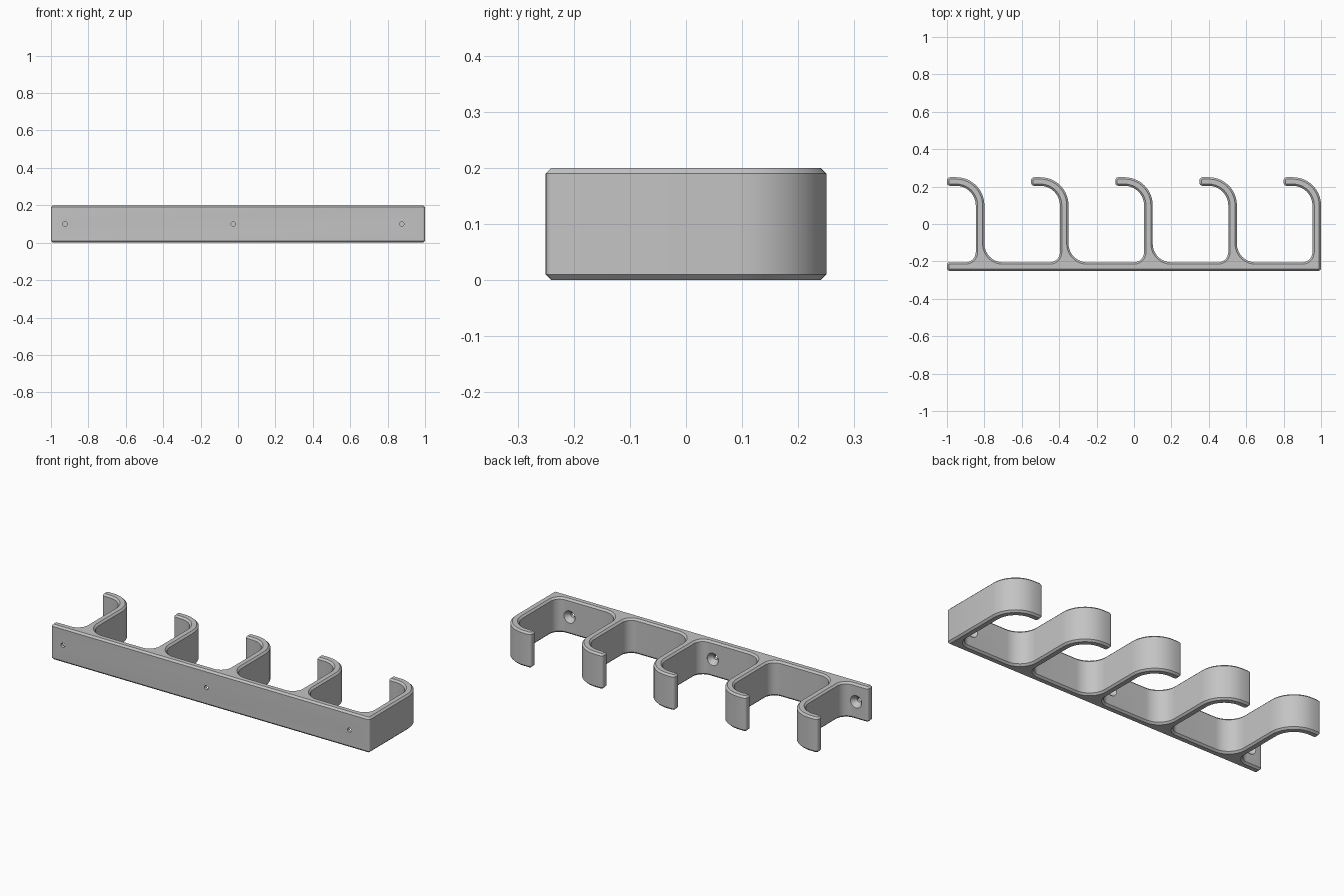
import bpy, bmesh, math
from mathutils import Vector, Matrix

cube = bpy.data.objects.get("Cube")
if cube:
    bpy.data.objects.remove(cube, do_unlink=True)

BACK, FACE, TOP = -0.25, -0.205, 0.25     # plate outer face, plate inner face, hook top
WALL, HEIGHT, CHAMFER = 0.046, 0.2, 0.01

grey = bpy.data.materials.new("plain grey")
grey.use_nodes = True
colour = (0.55, 0.55, 0.55, 1)
grey.diffuse_color = colour
grey.node_tree.nodes["Principled BSDF"].inputs["Base Color"].default_value = colour


def add_object(name, bm):
    mesh = bpy.data.meshes.new(name)
    bmesh.ops.recalc_face_normals(bm, faces=bm.faces)
    bm.to_mesh(mesh)
    bm.free()
    mesh.materials.append(grey)
    obj = bpy.data.objects.new(name, mesh)
    bpy.context.collection.objects.link(obj)
    return obj


def rounded(corners):
    """Round every square corner (x, y, radius) of a closed outline."""
    points = []
    for i, (x, y, r) in enumerate(corners):
        p = Vector((x, y))
        before = (Vector(corners[i - 1][:2]) - p).normalized()
        after = (Vector(corners[(i + 1) % len(corners)][:2]) - p).normalized()
        steps = 4 if r < 0.03 else 14
        for k in range(steps + 1):
            t = math.pi / 2 * k / steps
            points.append(p + r * (before + after - after * math.cos(t) - before * math.sin(t)))
    return points


# Outline: wall plate, then five hooks from the left end to the right end
outline = [(-1, BACK, 0.012), (1, BACK, 0.012)]
for i in range(5):
    x = 1 - 0.45 * i
    if i:
        outline.append((x, FACE, 0.1))
    outline += [(x, TOP, 0.15), (x - 0.2, TOP, 0.016), (x - 0.2, TOP - WALL, 0.016),
                (x - WALL, TOP - WALL, 0.105), (x - WALL, FACE, 0.055)]
outline.append((-1, FACE, 0.012))

# Extrude the outline and chamfer both rims
bm = bmesh.new()
base = bm.faces.new([bm.verts.new((p.x, p.y, CHAMFER)) for p in rounded(outline)])
extruded = bmesh.ops.extrude_face_region(bm, geom=[base], use_keep_orig=True)["geom"]
cap = next(g for g in extruded if isinstance(g, bmesh.types.BMFace))
for v in cap.verts:
    v.co.z = HEIGHT - CHAMFER
bmesh.ops.recalc_face_normals(bm, faces=bm.faces)
for face, z in ((base, 0), (cap, HEIGHT)):
    bmesh.ops.inset_individual(bm, faces=[face], thickness=CHAMFER, use_even_offset=True)
    for v in face.verts:
        v.co.z = z
rack = add_object("hook_rack", bm)

# Countersunk screw holes through the plate
bm = bmesh.new()
profile = [(BACK - 0.02, 0.012), (-0.232, 0.012), (FACE, 0.035), (FACE + 0.04, 0.035)]
for x in (-0.925, -0.025, 0.875):
    rings = []
    for y, r in profile:
        place = Matrix.Translation((x, y, HEIGHT / 2)) @ Matrix.Rotation(math.pi / 2, 4, 'X')
        rings.append(bmesh.ops.create_circle(bm, segments=24, radius=r, matrix=place)["verts"])
    for a, b in zip(rings, rings[1:]):
        for k in range(len(a)):
            bm.faces.new((a[k - 1], a[k], b[k], b[k - 1]))
    bm.faces.new(rings[0])
    bm.faces.new(rings[-1])
cutter = add_object("screw_hole_cutter", bm)
cutter.hide_render = True

cut = rack.modifiers.new("screw holes", 'BOOLEAN')
cut.operation = 'DIFFERENCE'
cut.solver = 'EXACT'
cut.object = cutter
bpy.ops.object.select_all(action='DESELECT')
rack.select_set(True)
bpy.context.view_layer.objects.active = rack
bpy.ops.object.modifier_apply(modifier=cut.name)
bpy.data.objects.remove(cutter, do_unlink=True)
bpy.ops.object.shade_smooth_by_angle(angle=math.radians(30))
